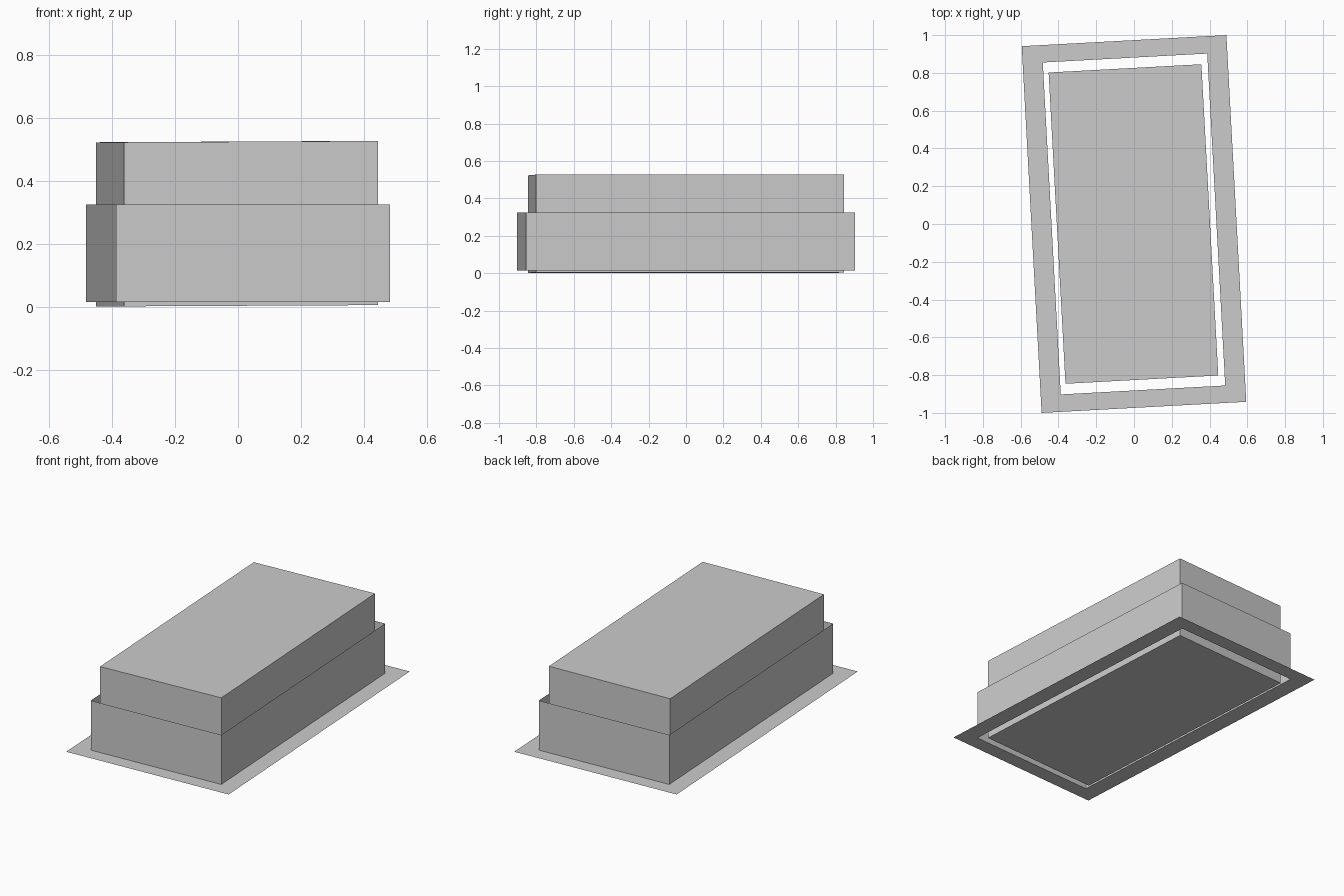
import bpy, math
from mathutils import Matrix, Vector

if "Cube" in bpy.data.objects:
    bpy.data.objects.remove(bpy.data.objects["Cube"])

TURN = Matrix.Rotation(math.radians(-3.1), 4, 'Z').inverted()
ANGLE = Matrix.Rotation(math.radians(3.1), 4, 'Z')
SIDES = [(i, (i + 1) % 4, (i + 1) % 4 + 4, i + 4) for i in range(4)]


def rect(w, l, z, dx=0.0, tilt=0.0):
    """Corners of a rectangle turned slightly about z, optionally tilted along x."""
    pts = []
    for sx, sy in ((-1, -1), (1, -1), (1, 1), (-1, 1)):
        p = ANGLE @ Vector((sx * w / 2, sy * l / 2, z + sx * tilt))
        pts.append((p.x + dx, p.y, p.z))
    return pts


def make(name, verts, faces):
    mesh = bpy.data.meshes.new(name)
    mesh.from_pydata(verts, [], faces)
    mesh.update()
    obj = bpy.data.objects.new(name, mesh)
    bpy.context.collection.objects.link(obj)
    return obj


# Flat sheet around the base, with a rectangular hole
make("base_flange", rect(0.872, 1.76, 0.015) + rect(1.085, 1.944, 0.015),
     [f[::-1] for f in SIDES])

# Thin open wall rising from the edge of the hole
make("outer_wall", rect(0.872, 1.76, 0.015) + rect(0.872, 1.76, 0.325), SIDES)

# Closed inner block, standing loose inside the wall
make("inner_block",
     rect(0.81, 1.65, 0.003, -0.003, 0.002) + rect(0.81, 1.65, 0.525, -0.003, 0.002),
     SIDES + [(3, 2, 1, 0), (4, 5, 6, 7)])
